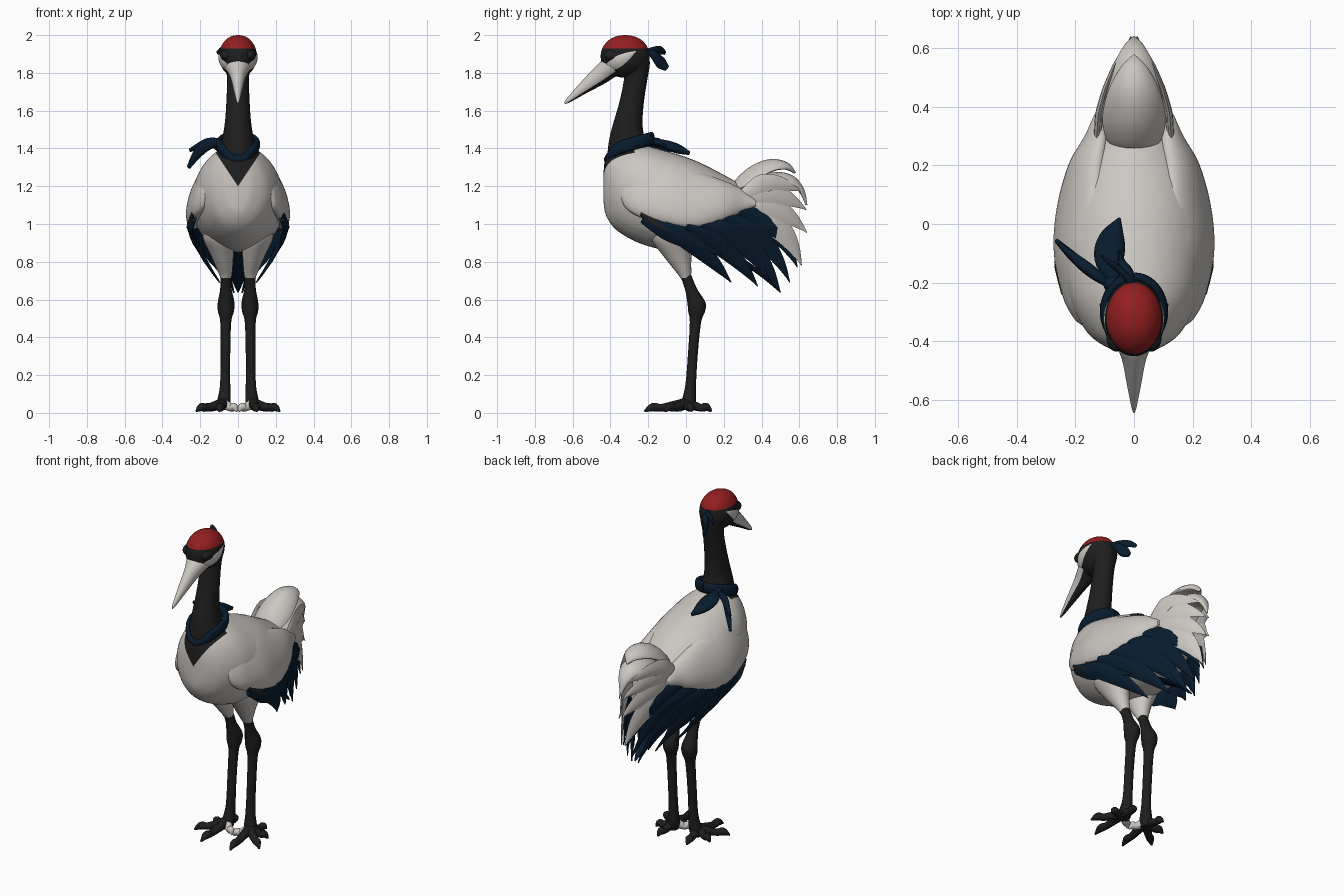
import bpy, bmesh, math
from mathutils import Vector as V

if "Cube" in bpy.data.objects:
    bpy.data.objects.remove(bpy.data.objects["Cube"])


def material(name, r, g, b):
    m = bpy.data.materials.new(name)
    m.diffuse_color = (r, g, b, 1)
    m.use_nodes = True
    m.node_tree.nodes["Principled BSDF"].inputs["Base Color"].default_value = m.diffuse_color
    return m


WHITE = material("plumage white", 0.60, 0.57, 0.54)
DARK = material("charcoal", 0.013, 0.013, 0.013)
NAVY = material("navy blue", 0.0025, 0.012, 0.028)
RED = material("crown red", 0.29, 0.013, 0.014)


def finish(name, bm, mats, mirror=False, rule=None):
    bmesh.ops.recalc_face_normals(bm, faces=bm.faces)
    bm.normal_update()
    if rule:
        for f in bm.faces:
            f.material_index = 1 if rule(f.calc_center_median(), f.normal) else 0
    me = bpy.data.meshes.new(name)
    bm.to_mesh(me)
    bm.free()
    for m in mats:
        me.materials.append(m)
    ob = bpy.data.objects.new(name, me)
    bpy.context.collection.objects.link(ob)
    if mirror:
        ob.modifiers.new("mirror", 'MIRROR').use_mirror_merge = False
    return ob


def skin(tubes):
    """Each tube is a list of equal-length point rings."""
    bm = bmesh.new()
    for rings in tubes:
        vs = [[bm.verts.new(p) for p in r] for r in rings]
        n = len(vs[0])
        for a, b in zip(vs, vs[1:]):
            for i in range(n):
                j = (i + 1) % n
                bm.faces.new((a[i], a[j], b[j], b[i]))
        bm.faces.new(vs[0])
        bm.faces.new(vs[-1])
    return bm


def spline(pts, sub):
    """Catmull-Rom through tuples of any length."""
    out = []
    for i in range(len(pts) - 1):
        p0, p1 = pts[max(i - 1, 0)], pts[i]
        p2, p3 = pts[i + 1], pts[min(i + 2, len(pts) - 1)]
        for k in range(sub):
            t = k / sub
            out.append([0.5 * (2 * b + (c - a) * t + (2 * a - 5 * b + 4 * c - d) * t * t
                        + (3 * b - a - 3 * c + d) * t ** 3)
                        for a, b, c, d in zip(p0, p1, p2, p3)])
    out.append(list(pts[-1]))
    return out


def tube(pts, up=(0, 0, 1), along=None, sub=5, n=20, droop=0):
    """Rings of half-width a and half-height b from (x, y, z, a, b) points."""
    s = spline(pts, sub)
    c = [V(p[:3]) for p in s]
    rings = []
    for i, p in enumerate(s):
        t = V(along) if along else c[min(i + 1, len(c) - 1)] - c[max(i - 1, 0)]
        t.normalize()
        side = t.cross(V(up)).normalized()
        v = side.cross(t)
        a, b = max(p[3], 0.001), max(p[4], 0.001)
        ring = []
        for k in range(n):
            w = 2 * math.pi * k / n
            q = c[i] + side * a * math.cos(w) + v * b * math.sin(w)
            q.z -= droop * (a * math.cos(w)) ** 2
            ring.append(q)
        rings.append(ring)
    return rings


def lerp(table, x):
    if x <= table[0][0]:
        return table[0][1]
    for (a, u), (b, w) in zip(table, table[1:]):
        if x <= b:
            return u + (w - u) * (x - a) / (b - a)
    return table[-1][1]


def blade(root, tip, w, xfun, bulge=0.0, th=0.008, off=0.0):
    """Pointed feather laid on the side surface x = xfun(y, z)."""
    r, e = V(root), V(tip)
    d = e - r
    nrm = V((-d.y, d.x)).normalized()
    rings = []
    for i in range(15):
        t = i / 14
        c = r + d * t + nrm * bulge * 4 * t * (1 - t)
        h = max(w * min(1, 0.5 + 1.6 * t) * (1 - t ** 2.6), 0.002)
        k = th * (1 - .7 * t ** 3)
        ring = []
        for s, o in ((-1, 0), (-.5, .8), (0, 1), (.5, .8), (1, 0), (.5, -.8), (0, -1), (-.5, -.8)):
            q = c + nrm * h * s
            ring.append((max(xfun(q.x, q.y) + off, th) + k * o, q.x, q.y))
        rings.append(ring)
    return rings


def ball(name, loc, rad, mats, mirror=False, cut=None):
    """Ellipsoid; with a cut height, the top is fuller and takes the second colour."""
    bm = bmesh.new()
    bmesh.ops.create_uvsphere(bm, u_segments=32, v_segments=24, radius=1)
    for v in bm.verts:
        r = math.hypot(v.co.x, v.co.y)
        if cut and v.co.z > 0 and r > 1e-4:
            v.co.x, v.co.y = v.co.x * r ** -.08, v.co.y * r ** -.08
        v.co = V([v.co[i] * rad[i] + loc[i] for i in range(3)])
    rule = None
    if cut:
        bmesh.ops.bisect_plane(bm, geom=bm.verts[:] + bm.edges[:] + bm.faces[:],
                               plane_co=(0, 0, cut), plane_no=(0, 0, 1))
        rule = lambda c, n: c.z > cut
    return finish(name, bm, mats, mirror, rule)


# Body: upright slices (y, top, bottom, half width), with a V-shaped dark bib
body = [(-.437, 1.26, 1.13, .03), (-.425, 1.35, 1.05, .085), (-.37, 1.395, .97, .16),
        (-.25, 1.42, .90, .222), (-.1, 1.385, .86, .245), (.05, 1.335, .85, .24),
        (.2, 1.26, .87, .195), (.35, 1.175, .92, .12), (.48, 1.09, .97, .04)]
bm = skin([tube([(0, y, (a + b) / 2, w, (a - b) / 2) for y, a, b, w in body],
                along=(0, 1, 0), sub=6, n=40)])
for sx in (1, -1):
    front = [f for f in bm.faces if f.calc_center_median().y < -.2]
    geom = list({e for f in front for e in f.edges} | {v for f in front for v in f.verts}) + front
    bmesh.ops.bisect_plane(bm, geom=geom, plane_co=(0, 0, 1.2), plane_no=(-1.5 * sx, 0, 1))
finish("body", bm, [WHITE, DARK], rule=lambda c, n: c.y < -.27 and c.z > 1.2 + 1.5 * abs(c.x))

# Folded wings, sunk into the flanks
env = [(-.36, .165), (-.3, .21), (-.15, .25), (0, .257), (.2, .215), (.3, .165),
       (.4, .125), (.5, .085), (.6, .035), (.64, .01)]
wing = [(-.345, 1.20, 1.14, .012), (-.32, 1.27, 1.08, .035), (-.25, 1.335, 1.03, .055),
        (-.1, 1.335, .985, .065), (.05, 1.29, .965, .065), (.2, 1.235, 1.01, .055),
        (.3, 1.185, 1.06, .035), (.37, 1.125, 1.095, .01)]
bm = skin([tube([(lerp(env, y) - w, y, (a + b) / 2, w, (a - b) / 2) for y, a, b, w in wing],
                up=(-.38, 0, 1), along=(0, 1, 0), sub=6, n=28)])
finish("wing", bm, [WHITE], True)

# Dark flight feathers draped under the wings
low = [(.64, .40), (.8, .76), (.98, 1.02), (1.05, 1.02)]
drape = lambda y, z: lerp(env, y) * lerp(low, z)
flight = [((-.23, 1.03), (.2, .835), .05, -.012), ((-.12, 1.0), (.24, .69), .058, .025),
          ((.0, .99), (.38, .67), .062, .04), ((.06, 1.01), (.44, .70), .055, .055),
          ((.1, 1.03), (.5, .635), .065, .06), ((.18, 1.05), (.55, .69), .06, .06),
          ((.27, 1.08), (.59, .77), .06, .055)]
bm = skin([blade(r, t, w, drape, b, .014, -.003 * i) for i, (r, t, w, b) in enumerate(flight)])
finish("flight_feathers", bm, [NAVY], True)
bm = skin([blade((-.24, 1.055), (-.06, .955), .022, drape, -.012, .012, .006)])
finish("wing_leading_edge", bm, [DARK], True)

# Dark feathers hanging under the tail, closing the gap behind the legs
vent = [(0, .16, .88, .06, .015), (0, .27, .82, .075, .015), (0, .39, .74, .05, .012),
        (0, .50, .64, .004, .004)]
finish("under_tail_feathers", skin([tube(vent)]), [NAVY])

# White tail: side plumes, then arched plumes along the middle
tenv = [(.28, .128), (.38, .122), (.46, .10), (.54, .068), (.6, .035), (.64, .008)]
plume = lambda y, z: lerp(tenv, y)
side = [((.28, 1.13), (.622, 1.17), .062, .065), ((.28, 1.13), (.638, 1.075), .07, .055),
        ((.29, 1.10), (.64, .955), .07, .05), ((.31, 1.07), (.612, .78), .07, .06)]
bm = skin([blade(r, t, w, plume, b, .011, -.005 * i) for i, (r, t, w, b) in enumerate(side)])
finish("tail_side_feathers", bm, [WHITE], True)
cap = [(0, .248, 1.18, .05, .012), (0, .285, 1.23, .092, .02), (0, .36, 1.287, .108, .025),
       (0, .45, 1.318, .09, .026), (0, .53, 1.307, .05, .02), (0, .578, 1.27, .003, .005)]
under = [(0, .25, 1.12, .06, .02), (0, .36, 1.20, .12, .025), (0, .46, 1.245, .105, .028),
         (0, .55, 1.235, .068, .026), (0, .61, 1.18, .033, .016), (0, .638, 1.10, .004, .005)]
bm = skin([tube(cap, droop=5), tube(under, droop=5.5)])
finish("tail_top_feathers", bm, [WHITE])

# Thighs, legs and feet
thigh = [(.10, -.06, .99, .09, .13), (.10, -.065, .92, .085, .12), (.083, -.045, .83, .06, .075),
         (.067, -.01, .74, .036, .038), (.066, -.003, .715, .028, .028)]
finish("thigh", skin([tube(thigh, up=(0, 1, 0), along=(0, 0, -1))]), [WHITE], True)
leg = [(.065, -.01, .75, .03, .03), (.064, .025, .66, .03, .032), (.063, .055, .585, .044, .048),
       (.064, .056, .535, .042, .044), (.065, .05, .48, .029, .03), (.067, .037, .32, .026, .026),
       (.068, .025, .15, .027, .028), (.075, .015, .06, .036, .038), (.08, .01, .015, .03, .035)]
finish("leg", skin([tube(leg, up=(0, 1, 0), along=(0, 0, -1))]), [DARK], True)


def toe(x, y):
    """Knuckled toe from the ankle to a claw tip."""
    at = lambda f: (.08 + (x - .08) * f, y * f)
    return tube([(*at(0), .05, .028, .03), (*at(.35), .036, .024, .024), (*at(.6), .027, .021, .02),
                 (*at(.8), .03, .022, .022), (*at(1), .008, .005, .005)], n=12)


bm = skin([toe(.10, -.22), toe(.222, -.11), toe(.10, .135), toe(.185, .03)])
finish("toes", bm, [DARK], True)
finish("inner_toe", skin([toe(.005, -.05)]), [WHITE], True)

# Neck and head
neck = [(0, -.30, 1.28, .10, .115), (0, -.30, 1.38, .10, .115), (0, -.312, 1.47, .08, .09),
        (0, -.305, 1.55, .068, .075), (0, -.285, 1.66, .061, .064), (0, -.266, 1.77, .058, .062),
        (0, -.262, 1.84, .068, .07), (0, -.27, 1.90, .08, .075)]
finish("neck", skin([tube(neck, up=(0, 1, 0), along=(0, 0, 1), n=28)]), [DARK])
ball("head", (0, -.322, 1.887), (.1, .13, .113), [DARK, RED], cut=1.93)
ball("eye_patch", (.06, -.388, 1.893), (.034, .048, .032), [DARK], True)

# Beak with dark underside, and pale cheeks
beak = [(0, -.33, 1.85, .084, .05), (0, -.39, 1.835, .07, .056), (0, -.455, 1.787, .043, .05),
        (0, -.55, 1.714, .024, .03), (0, -.62, 1.657, .010, .014), (0, -.643, 1.638, .003, .004)]
finish("beak", skin([tube(beak)]), [WHITE, DARK],
       rule=lambda c, n: n.dot(V((0, .62, -.78))) > .5)


def cheek(y, z):
    k = max(.05, 1 - ((z - 1.887) / .113) ** 2) ** (.92 if z > 1.887 else 1)
    return .1 * math.sqrt(max(.1, k - ((y + .322) / .13) ** 2))


finish("cheek", skin([blade((-.42, 1.825), (-.265, 1.915), .034, cheek, 0, .004, .001)]), [WHITE], True)

# Scarf tails at the back of the head
ties = [[(-.01, -.2, 1.915, .012, .015), (-.04, -.165, 1.92, .012, .02), (-.08, -.135, 1.92, .01, .022),
         (-.11, -.11, 1.905, .004, .01)],
        [(-.01, -.2, 1.915, .012, .015), (-.02, -.165, 1.89, .018, .024), (-.04, -.135, 1.855, .014, .032),
         (-.05, -.1, 1.822, .006, .015)]]
finish("head_ties", skin([tube(t, n=12) for t in ties]), [NAVY])

# Neckerchief: rolled collar dipping to a thin V in front, knot and loose ends
collar = []
for i in range(21):
    w = 2 * math.pi * i / 20 + math.pi / 2
    s = math.sin(w)
    f = max(0, -s)
    collar.append((.1 * math.cos(w), -.302 + .12 * s, 1.42 + .034 * s - .045 * f ** 3,
                   .017 - .005 * f, .034 - .016 * f ** 2))
finish("neckerchief", skin([tube(collar, sub=3, n=14)]), [NAVY])
ball("neckerchief_knot", (-.075, -.205, 1.435), (.03, .03, .03), [NAVY])
ends = [[(-.07, -.2, 1.44, .018, .015), (-.085, -.12, 1.425, .05, .022), (-.075, -.05, 1.40, .045, .026),
         (-.05, .018, 1.375, .006, .01)],
        [(-.08, -.21, 1.43, .012, .02), (-.15, -.165, 1.425, .016, .03), (-.21, -.11, 1.38, .016, .03),
         (-.262, -.06, 1.30, .008, .012)],
        [(-.08, -.21, 1.43, .012, .02), (-.16, -.15, 1.435, .02, .02), (-.255, -.07, 1.39, .006, .01)]]
finish("neckerchief_ends", skin([tube(t, n=14) for t in ends]), [NAVY])

# Smooth shading with crisp feather edges
for ob in bpy.context.collection.objects:
    ob.select_set(True)
    bpy.context.view_layer.objects.active = ob
bpy.ops.object.shade_smooth_by_angle(angle=math.radians(50))
